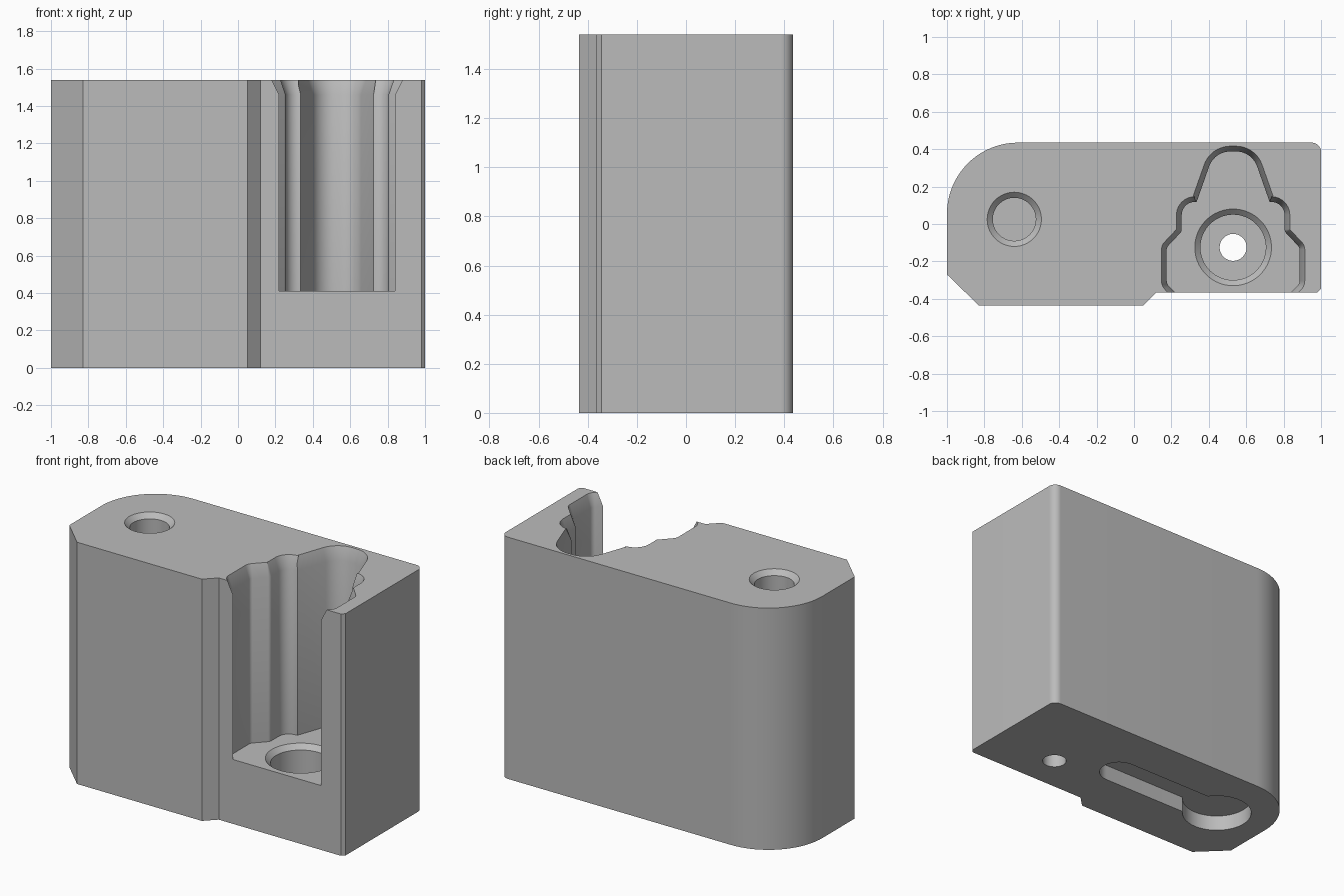
import bpy, bmesh, math
from mathutils import Vector

if "Cube" in bpy.data.objects:
    bpy.data.objects.remove(bpy.data.objects["Cube"])

HEIGHT = 1.54
grey = bpy.data.materials.new("plain_grey")
grey.diffuse_color = (0.5, 0.5, 0.5, 1)
grey.use_nodes = True
grey.node_tree.nodes["Principled BSDF"].inputs["Base Color"].default_value = grey.diffuse_color


def rounded(corners, steps=10):
    """Closed outline from (x, y, radius) corners."""
    out, n = [], len(corners)
    for i, (x, y, r) in enumerate(corners):
        p = Vector((x, y))
        if r == 0:
            out.append(p)
            continue
        a = (Vector(corners[i - 1][:2]) - p).normalized()
        b = (Vector(corners[(i + 1) % n][:2]) - p).normalized()
        half = a.angle(b) / 2
        centre = p + (a + b).normalized() * (r / math.sin(half))
        start = p + a * (r / math.tan(half)) - centre
        end = p + b * (r / math.tan(half)) - centre
        turn = math.atan2(start.x * end.y - start.y * end.x, start.dot(end))
        for k in range(steps + 1):
            t = turn * k / steps
            c, s = math.cos(t), math.sin(t)
            out.append(centre + Vector((c * start.x - s * start.y, s * start.x + c * start.y)))
    return out


def offset(pts, d):
    """Mitred outward offset of a counter-clockwise outline."""
    out, n = [], len(pts)
    for i, p in enumerate(pts):
        a = (p - pts[i - 1]).normalized()
        b = (pts[(i + 1) % n] - p).normalized()
        na, nb = Vector((a.y, -a.x)), Vector((b.y, -b.x))
        out.append(p + (na + nb) * (d / (1 + na.dot(nb))))
    return out


def circle(x, y, r, n=64):
    return [Vector((x + r * math.cos(math.tau * k / n), y + r * math.sin(math.tau * k / n))) for k in range(n)]


def loft(name, layers):
    """Solid through a stack of (outline, z) layers."""
    bm = bmesh.new()
    rings = [[bm.verts.new((p.x, p.y, z)) for p in pts] for pts, z in layers]
    n = len(rings[0])
    for low, high in zip(rings, rings[1:]):
        for i in range(n):
            j = (i + 1) % n
            bm.faces.new((low[i], low[j], high[j], high[i]))
    bm.faces.new(rings[0][::-1])
    bm.faces.new(rings[-1])
    bmesh.ops.recalc_face_normals(bm, faces=bm.faces)
    mesh = bpy.data.meshes.new(name)
    bm.to_mesh(mesh)
    bm.free()
    mesh.materials.append(grey)
    ob = bpy.data.objects.new(name, mesh)
    bpy.context.collection.objects.link(ob)
    return ob


def cut(target, cutter):
    bpy.context.view_layer.objects.active = target
    mod = target.modifiers.new("cut", 'BOOLEAN')
    mod.operation, mod.solver, mod.object = 'DIFFERENCE', 'EXACT', cutter
    bpy.ops.object.modifier_apply(modifier=mod.name)
    bpy.data.objects.remove(cutter)


def chamfered_hole(name, x, y, r, bottom, top, c=0.03):
    """Round hole with a countersunk rim at height top."""
    return loft(name, [(circle(x, y, r), bottom), (circle(x, y, r), top - c),
                       (circle(x, y, r + c), top), (circle(x, y, r + c), top + 0.05)])


# Main block
outline = rounded([(-1, -0.27, 0), (-0.83, -0.435, 0), (0.05, -0.435, 0), (0.12, -0.365, 0),
                   (0.98, -0.365, 0), (1, -0.345, 0), (1, 0.435, 0.05), (-1, 0.435, 0.38)], 20)
block = loft("block", [(outline, 0), (outline, HEIGHT)])

# Stepped pocket, open to the front, flaring at the top
left = [(0.28, -0.425, 0), (0.175, -0.32, 0.04), (0.175, -0.125, 0.03), (0.255, -0.04, 0.03),
        (0.255, 0.118, 0.07), (0.335, 0.118, 0), (0.43, 0.388, 0.12)]
right = [(1.06 - x, y, r) for x, y, r in left]
pocket = rounded(right + left[::-1])
flared = offset(pocket, 0.028)
cut(block, loft("pocket", [(pocket, 0.41), (pocket, HEIGHT - 0.08), (flared, HEIGHT), (flared, HEIGHT + 0.05)]))

# Screw seat and through hole in the pocket floor
cut(block, chamfered_hole("screw_seat", 0.53, -0.125, 0.175, 0.2, 0.41))
shaft = circle(0.53, -0.125, 0.072)
cut(block, loft("screw_hole", [(shaft, -0.1), (shaft, 0.3)]))

# Blind hole in the top
cut(block, chamfered_hole("peg_hole", -0.64, 0.025, 0.115, 1.04, HEIGHT))

# Keyhole recess in the underside
slot = rounded([(-0.64, -0.095, 0), (0.26, -0.095, 0.1199), (0.26, 0.145, 0.1199), (-0.64, 0.145, 0)])
cut(block, loft("keyhole_slot", [(slot, -0.1), (slot, 0.1)]))
ring = circle(-0.64, 0.025, 0.21)
cut(block, loft("keyhole_end", [(ring, -0.1), (ring, 0.1)]))

# Smooth curved walls, sharp edges
bpy.ops.object.select_all(action='DESELECT')
block.select_set(True)
bpy.context.view_layer.objects.active = block
bpy.ops.object.shade_smooth_by_angle(angle=math.radians(25))
